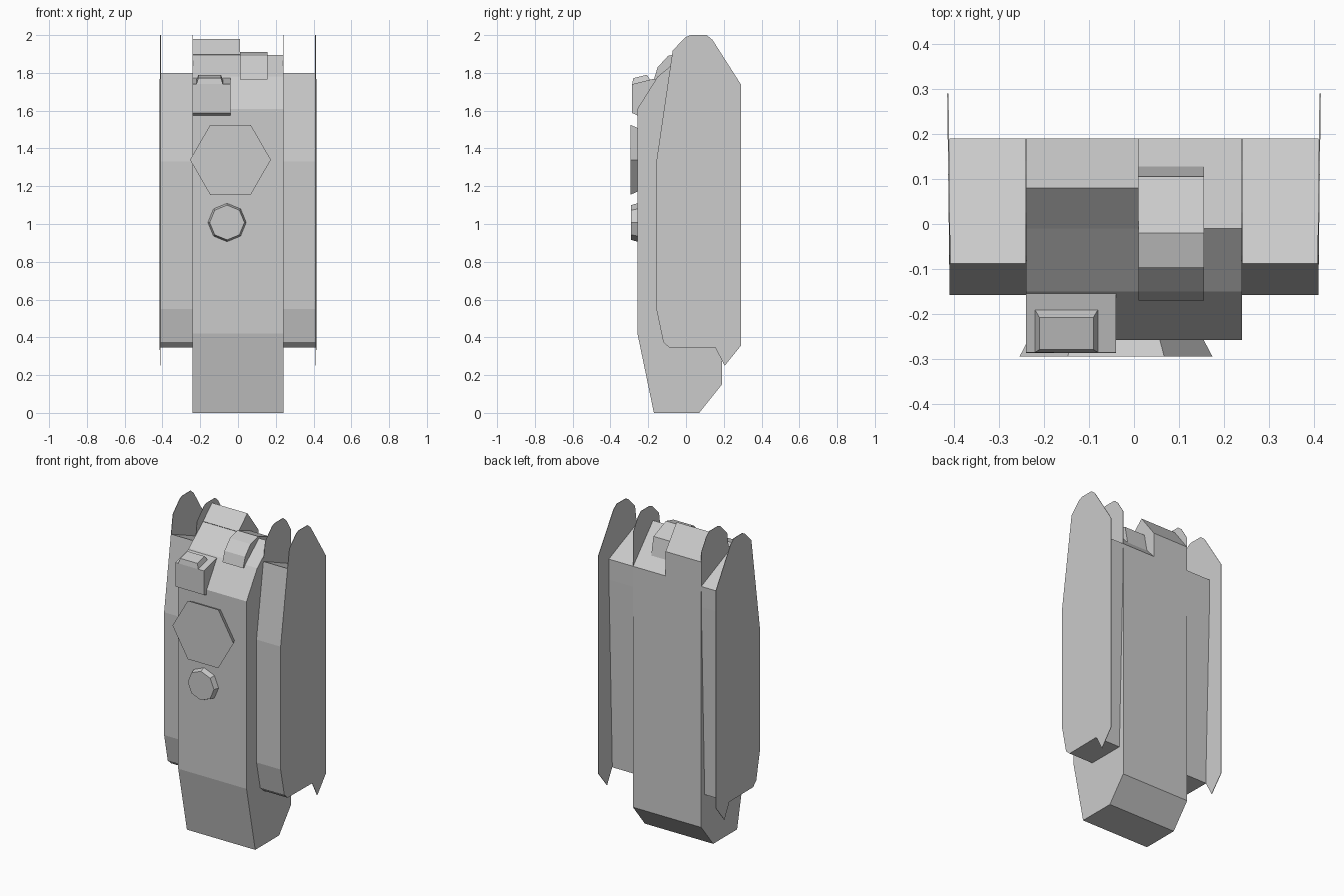
import bpy, bmesh, math


def make_object(name, rings):
    """Closed solid from two matching end rings."""
    bm = bmesh.new()
    a, b = [[bm.verts.new(p) for p in ring] for ring in rings]
    n = len(a)
    bm.faces.new(a)
    bm.faces.new(b[::-1])
    for i in range(n):
        j = (i + 1) % n
        bm.faces.new((a[i], b[i], b[j], a[j]))
    bmesh.ops.recalc_face_normals(bm, faces=bm.faces)
    mesh = bpy.data.meshes.new(name)
    bm.to_mesh(mesh)
    bm.free()
    ob = bpy.data.objects.new(name, mesh)
    bpy.context.collection.objects.link(ob)
    return ob


def prism(name, profile, x0, x1, splay=0.0):
    """Extrude a (y, z) profile along x, optionally leaning outwards to the rear."""
    return make_object(name, [[(x + splay * y, y, z) for y, z in profile] for x in (x0, x1)])


def disc(name, cx, cz, sides, r_front, r_back, y_front, y_back):
    """Tapered polygon plate facing the front."""
    ring = lambda r, y: [(cx + r * math.cos(2 * math.pi * i / sides), y,
                          cz + r * math.sin(2 * math.pi * i / sides)) for i in range(sides)]
    return make_object(name, [ring(r_front, y_front), ring(r_back, y_back)])


def mirrored(ob):
    """Mirror across x = 0."""
    ob.modifiers.new("mirror", "MIRROR")
    return ob


# Central hull, with the taller step on one half of its top
prism("hull", [(-0.17, 0), (0.07, 0), (0.19, 0.15), (0.19, 1.68), (-0.01, 1.895),
               (-0.15, 1.78), (-0.257, 1.61), (-0.257, 0.42)], -0.24, 0.24)
prism("raised_top", [(-0.01, 1.897), (0.08, 1.98), (0.19, 1.835), (0.19, 1.68)], -0.24, 0.01)

# Side sponsons
mirrored(prism("sponson", [(-0.157, 0.55), (-0.12, 0.375), (-0.088, 0.345), (0.155, 0.345),
                           (0.189, 1.55), (0.19, 1.68), (-0.088, 1.80), (-0.157, 1.33)],
               0.24, 0.409))

# Thin outer plates, splayed slightly to the rear
crown = [(-0.07, 1.92), (0.0, 1.99), (0.025, 2.0), (0.11, 2.0), (0.14, 1.975)]
mirrored(prism("outer_plate", [(-0.157, 0.55), (-0.12, 0.375), (-0.088, 0.345), (0.155, 0.345),
                               (0.205, 0.25), (0.29, 0.355), (0.29, 1.74)] + crown[::-1] +
               [(-0.088, 1.80), (-0.157, 1.33)], 0.408, 0.411, 0.012))

# Inner fins rising from the hull sides
mirrored(prism("inner_fin", [(0.19, 1.68), (0.19, 1.895)] + crown[::-1] + [(-0.088, 1.80)],
               0.2385, 0.2405))

# Rounded housing on the lower half of the top
prism("top_housing", [(-0.17, 1.765), (-0.15, 1.83), (-0.095, 1.89), (-0.02, 1.91),
                      (0.105, 1.86), (0.128, 1.745)], 0.01, 0.155)

# Front box and its small raised cap
prism("front_box", [(-0.257, 1.575), (-0.286, 1.588), (-0.285, 1.74), (-0.145, 1.775),
                    (-0.16, 1.76), (-0.257, 1.61)], -0.24, -0.04)
make_object("box_cap", [
    [(-0.22, -0.285, 1.74), (-0.08, -0.285, 1.74), (-0.08, -0.19, 1.763), (-0.22, -0.19, 1.763)],
    [(-0.21, -0.279, 1.772), (-0.09, -0.279, 1.772), (-0.09, -0.207, 1.79), (-0.21, -0.207, 1.79)]])

# Front hatches
disc("hexagonal_hatch", -0.04, 1.34, 6, 0.214, 0.194, -0.294, -0.256)
disc("octagonal_hatch", -0.058, 1.008, 8, 0.092, 0.102, -0.29, -0.256)
